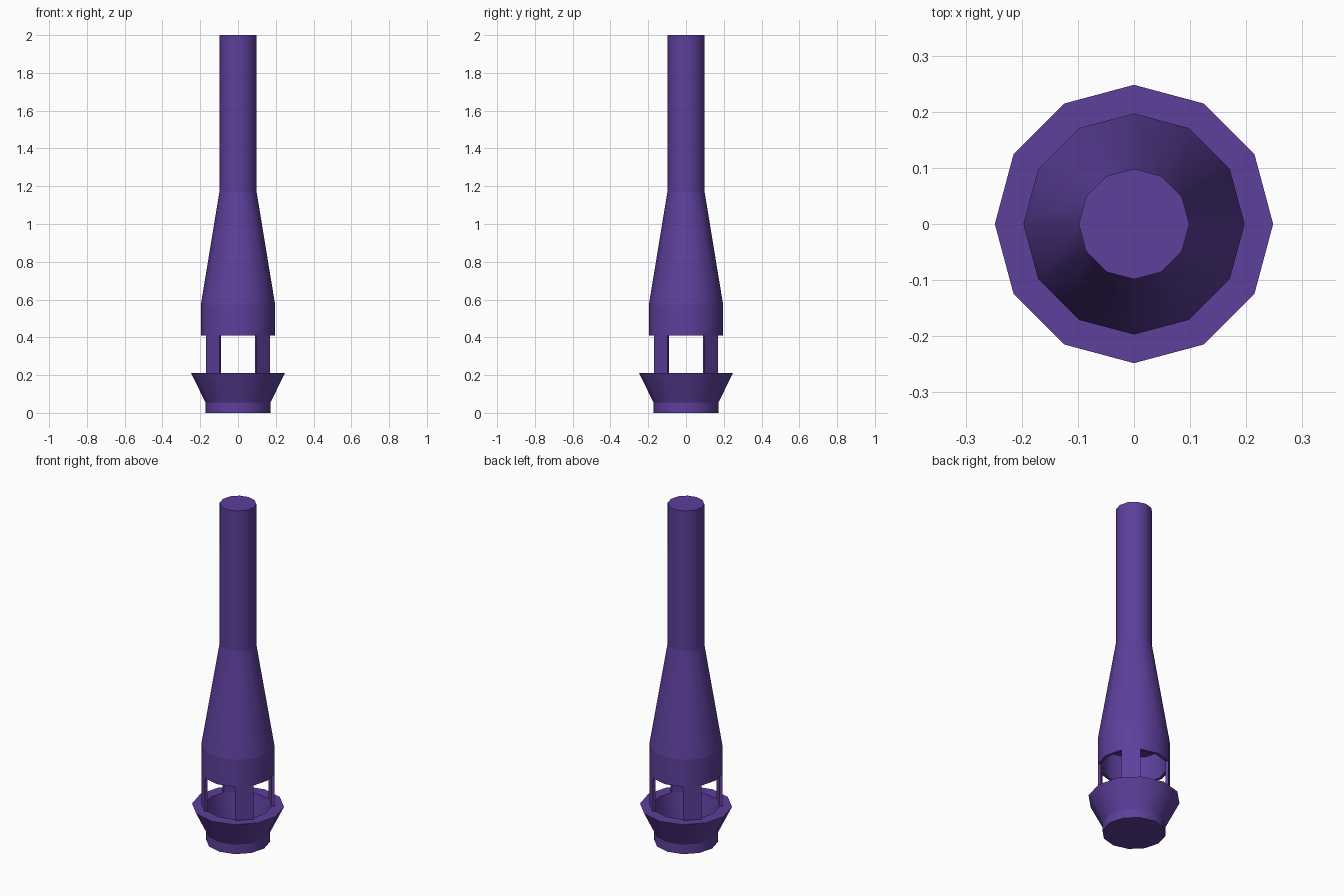
import bpy, bmesh
from math import sin, cos, pi

if "Cube" in bpy.data.objects:
    bpy.data.objects.remove(bpy.data.objects["Cube"])

SIDES = 12
mat = bpy.data.materials.new("purple")
mat.diffuse_color = (0.11, 0.05, 0.33, 1)
mat.use_nodes = True
mat.node_tree.nodes["Principled BSDF"].inputs["Base Color"].default_value = mat.diffuse_color


def ring_point(r, i, z):
    a = 2 * pi * i / SIDES
    return (r * cos(a), r * sin(a), z)


def finish(bm, name):
    bmesh.ops.recalc_face_normals(bm, faces=bm.faces)
    me = bpy.data.meshes.new(name)
    bm.to_mesh(me)
    bm.free()
    me.materials.append(mat)
    ob = bpy.data.objects.new(name, me)
    bpy.context.collection.objects.link(ob)
    return ob


def lathe(name, profile):
    """Stack 12-sided rings (r, z), cap both ends; ring edges stay sharp."""
    bm = bmesh.new()
    rings = [[bm.verts.new(ring_point(r, i, z)) for i in range(SIDES)]
             for r, z in profile]
    for a, b in zip(rings, rings[1:]):
        for i in range(SIDES):
            j = (i + 1) % SIDES
            bm.faces.new((a[i], a[j], b[j], b[i])).smooth = True
    bm.faces.new(rings[0])
    bm.faces.new(rings[-1])
    for ring in rings:
        for i in range(SIDES):
            bm.edges.get((ring[i], ring[(i + 1) % SIDES])).smooth = False
    return finish(bm, name)


# Tapered tube with a hollow lower end
lathe("tapered_barrel", [(0.0985, 2.0), (0.0985, 1.17), (0.197, 0.57),
                         (0.197, 0.41), (0.18, 0.41), (0.18, 0.57)])

# Flared open cup at the bottom
lathe("flared_cup", [(0.172, 0.0), (0.172, 0.055), (0.248, 0.21),
                     (0.18, 0.21), (0.155, 0.055)])

# Four flat struts on the diagonal faces join cup and barrel
for n in range(4):
    bm = bmesh.new()
    i = 1 + 3 * n
    lo, hi = [[bm.verts.new(ring_point(r, k, z)) for r, k in
               ((0.197, i), (0.197, i + 1), (0.18, i + 1), (0.18, i))]
              for z in (0.21, 0.41)]
    bm.faces.new(lo)
    bm.faces.new(hi)
    for k in range(4):
        m = (k + 1) % 4
        bm.faces.new((lo[k], lo[m], hi[m], hi[k]))
    finish(bm, f"strut_{n + 1}")
